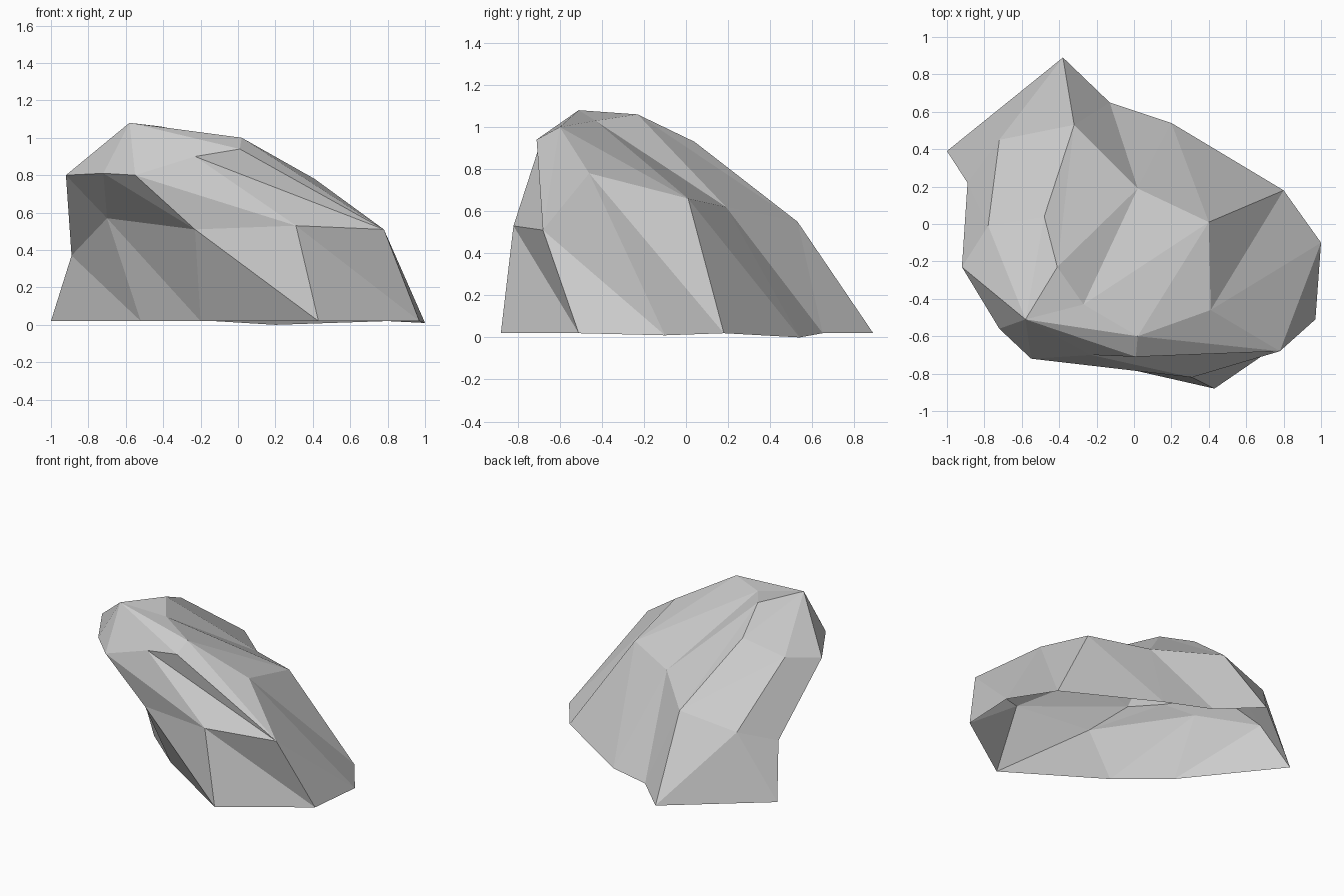
import bpy
import bmesh

if "Cube" in bpy.data.objects:
    bpy.data.objects.remove(bpy.data.objects["Cube"], do_unlink=True)


def flat_material(name, colour):
    material = bpy.data.materials.new(name)
    material.use_nodes = True
    material.diffuse_color = colour
    shader = next(n for n in material.node_tree.nodes if n.type == "BSDF_PRINCIPLED")
    shader.inputs["Base Color"].default_value = colour
    shader.inputs["Roughness"].default_value = 0.9
    return material


def add_ring(bm, points):
    return [bm.verts.new(point) for point in points]


def zip_rings(bm, lower, upper, steps, first_upper=0):
    """Join two closed rings with triangles; each step advances the lower (l) or upper (u) ring."""
    low, up = 0, first_upper
    for step in steps:
        a = lower[low % len(lower)]
        b = upper[up % len(upper)]
        if step == "l":
            low += 1
            c = lower[low % len(lower)]
        else:
            up += 1
            c = upper[up % len(upper)]
        bm.faces.new((a, c, b))


def fan_cap(bm, ring, peak):
    for a, b in zip(ring, ring[1:] + ring[:1]):
        bm.faces.new((a, b, peak))


# Cross-sections run anticlockwise from the front
ground_ring = [
    (.43, -.88, .02), (.97, -.51, .02), (1, -.1, .01), (.8, .18, .02), (.2, .54, 0),
    (-.13, .65, .02), (-.38, .89, .02), (-1, .39, .02), (-.52, -.21, .02), (-.2, -.48, .02),
]
shoulder_ring = [
    (.31, -.82, .53), (.78, -.68, .51), (.41, -.46, .78), (.4, .01, .66), (.02, .19, .62),
    (-.32, .53, .55), (-.72, .45, .47), (-.89, .22, .37), (-.7, -.22, .57), (-.23, -.73, .51),
]
crown_ring = [
    (-.23, -.7, .9), (.01, -.71, .94), (.02, -.6, 1), (-.27, -.43, 1.03), (-.41, -.23, 1.06),
    (-.48, .04, .93), (-.78, -.01, .85), (-.92, -.23, .8), (-.72, -.56, .81), (-.55, -.72, .8),
]
peak_point = (-.58, -.51, 1.08)

# Boulder shell, open underneath
bm = bmesh.new()
ground = add_ring(bm, ground_ring)
shoulder = add_ring(bm, shoulder_ring)
crown = add_ring(bm, crown_ring)
peak = bm.verts.new(peak_point)

zip_rings(bm, ground, shoulder, "lu" * len(ground))
zip_rings(bm, shoulder, crown, "uluullululuullulululul"[:20], first_upper=-1)
fan_cap(bm, crown, peak)

mesh = bpy.data.meshes.new("boulder")
bm.to_mesh(mesh)
bm.free()
mesh.materials.append(flat_material("stone grey", (0.6, 0.6, 0.6, 1)))
boulder = bpy.data.objects.new("boulder", mesh)
bpy.context.collection.objects.link(boulder)
